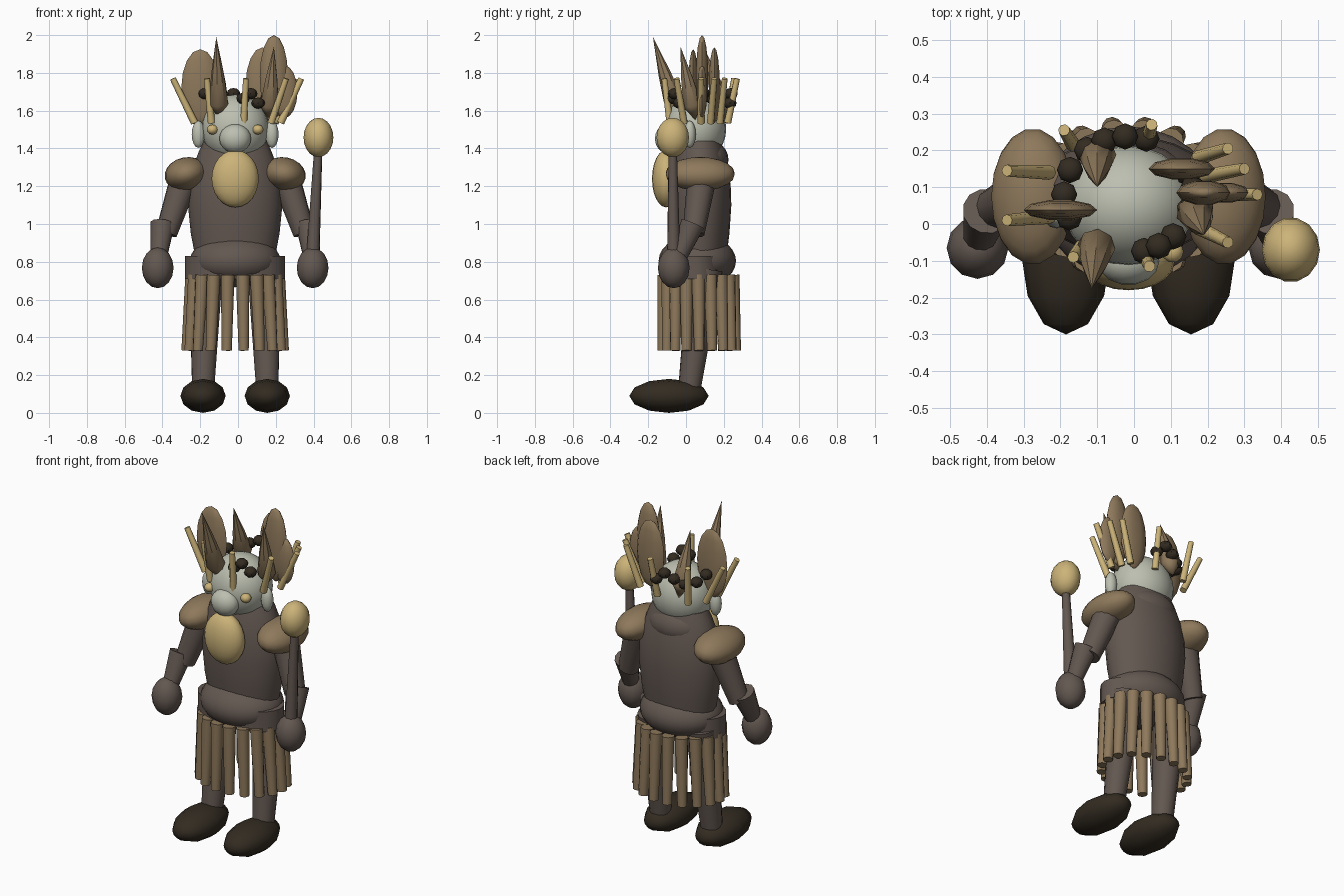
import bpy, math
from mathutils import Vector, Matrix

if "Cube" in bpy.data.objects:
    bpy.data.objects.remove(bpy.data.objects["Cube"])

CX = -0.015  # body centre line


def material(name, rgb):
    m = bpy.data.materials.new(name)
    m.diffuse_color = (*rgb, 1)
    m.use_nodes = True
    m.node_tree.nodes["Principled BSDF"].inputs["Base Color"].default_value = m.diffuse_color
    return m


SKIN = material("grey_brown", (0.125, 0.097, 0.082))
DARK = material("dark_brown", (0.032, 0.024, 0.015))
TAN = material("tan_brown", (0.27, 0.19, 0.105))
GOLD = material("straw_yellow", (0.60, 0.45, 0.19))
PALE = material("pale_grey", (0.50, 0.52, 0.43))


def lathe(name, profile, mat, matrix, seg=12, angle=40):
    """Spin (radius, height) pairs about z, then place with a matrix."""
    verts, faces, rings = [], [], []
    for r, h in profile:
        n = 1 if r < 1e-5 else seg
        rings.append([len(verts) + i for i in range(n)])
        for i in range(n):
            a = math.tau * i / seg
            verts.append(matrix @ Vector((r * math.cos(a), r * math.sin(a), h)))
    for a, b in zip(rings, rings[1:]):
        for i in range(seg):
            j = (i + 1) % seg
            if len(a) == 1:
                faces.append((a[0], b[j], b[i]))
            elif len(b) == 1:
                faces.append((a[i], a[j], b[0]))
            else:
                faces.append((a[i], a[j], b[j], b[i]))
    if len(rings[0]) > 1:
        faces.append(rings[0][::-1])
    if len(rings[-1]) > 1:
        faces.append(rings[-1])
    me = bpy.data.meshes.new(name)
    me.from_pydata(verts, [], faces)
    me.materials.append(mat)
    ob = bpy.data.objects.new(name, me)
    bpy.context.collection.objects.link(ob)
    bpy.ops.object.select_all(action='DESELECT')
    ob.select_set(True)
    bpy.context.view_layer.objects.active = ob
    bpy.ops.object.shade_smooth_by_angle(angle=math.radians(angle))
    return ob


def ball(name, loc, size, mat, seg=16, rings=10, tilt=(0, 0, 0)):
    prof = [(math.sin(math.pi * i / rings), -math.cos(math.pi * i / rings))
            for i in range(rings + 1)]
    prof[0], prof[-1] = (0, -1), (0, 1)
    rot = Matrix.Identity(4)
    for ang, axis in zip(tilt, 'XYZ'):
        rot = Matrix.Rotation(math.radians(ang), 4, axis) @ rot
    return lathe(name, prof, mat, Matrix.Translation(loc) @ rot @ Matrix.Diagonal((*size, 1)), seg)


def along(p0, p1):
    p0, p1 = Vector(p0), Vector(p1)
    rot = (p1 - p0).to_track_quat('Z', 'Y').to_matrix().to_4x4()
    return Matrix.Translation(p0) @ rot, (p1 - p0).length


def rod(name, p0, p1, r0, r1, mat, seg=12):
    m, length = along(p0, p1)
    return lathe(name, [(r0, 0), (r1, length)], mat, m, seg, 50)


# torso, belly and hip belt
lathe("torso", [(0.21, 0.82), (0.235, 0.95), (0.25, 1.1), (0.245, 1.2), (0.225, 1.3),
                (0.19, 1.39), (0.165, 1.44)], SKIN,
      Matrix.Translation((CX, 0.075, 0)) @ Matrix.Diagonal((1, 0.66, 1, 1)), 24)
ball("upper_back", (CX, 0.105, 1.34), (0.17, 0.12, 0.11), SKIN, 20, 12)
ball("belly", (CX, 0.06, 0.805), (0.24, 0.205, 0.14), SKIN, 24, 14)
lathe("hip_belt", [(0.265, 0.71), (0.265, 0.83)], SKIN,
      Matrix.Translation((CX, 0.05, 0)) @ Matrix.Diagonal((1, 0.6, 1, 1)), 24)

# skirt of hanging strips
for i in range(18):
    a = math.tau * (i + 0.5) / 18 + math.pi / 2
    c, s = math.cos(a), math.sin(a)
    rod("skirt_strip", (CX + 0.258 * c, 0.07 + 0.197 * s, 0.33),
        (CX + 0.228 * c, 0.065 + 0.185 * s, 0.73), 0.027, 0.036, TAN, 10)

# limbs, mirrored about the centre line
for side in (-1, 1):
    def at(x, y, z):
        return (CX + side * x, y, z)
    ball("foot", at(0.17, -0.09, 0.09), (0.12, 0.09, 0.21), DARK, 12, 6, (90, 0, 0))
    rod("leg", at(0.17, 0.015, 0.1), at(0.155, 0.1, 0.76), 0.058, 0.092, SKIN, 14)
    ball("shoulder_pad", at(0.26, 0.075, 1.265), (0.115, 0.185, 0.088), TAN, 18, 10,
         (0, side * 12, 0))
    rod("upper_arm", at(0.265, 0.085, 1.25), at(0.365, 0.04, 0.95), 0.078, 0.058, SKIN, 12)
    rod("forearm", at(0.385, 0.035, 1.0), at(0.408, -0.05, 0.8), 0.066, 0.042, SKIN, 12)
    ball("hand", at(0.41, -0.065, 0.768), (0.084, 0.084, 0.108), SKIN, 12, 8)
    ball("ear", at(0.195, 0.02, 1.475), (0.035, 0.032, 0.072), PALE, 12, 8)
    ball("eye", at(0.12, -0.075, 1.5), (0.03, 0.03, 0.026), GOLD, 10, 8)

# head and beard
ball("head", (CX, 0.05, 1.505), (0.178, 0.163, 0.18), PALE, 24, 14)
ball("nose", (CX, -0.1, 1.452), (0.084, 0.066, 0.077), PALE, 14, 10)
ball("beard", (CX, -0.105, 1.24), (0.125, 0.075, 0.152), GOLD, 20, 12)

# staff with a rounded head
rod("staff", (0.395, -0.065, 0.8), (0.425, -0.07, 1.4), 0.036, 0.022, SKIN, 10)
ball("staff_head", (0.426, -0.07, 1.458), (0.079, 0.088, 0.104), GOLD, 14, 10)

# clusters of hair beads round the crown
for k, deg in enumerate((155, 180, 203, 130, 112, 93, 74, -76, -62, -46, 22, 5, -15)):
    a = math.radians(deg)
    ball("hair_bead", (CX + 0.175 * math.cos(a), 0.08 + 0.158 * math.sin(a),
                       1.64 + 0.025 * (k % 3)), (0.036, 0.036, 0.03), DARK, 8, 6)

# broad headdress leaves: centre and size
for loc, size in (((-0.2, 0.038, 1.72), (0.1, 0.028, 0.205)),
                  ((0.19, 0.085, 1.78), (0.075, 0.034, 0.22)),
                  ((0.13, 0.15, 1.735), (0.09, 0.03, 0.2)),
                  ((0.245, 0.085, 1.7), (0.07, 0.028, 0.14))):
    ball("headdress_leaf", loc, size, TAN, 10, 8)

# pointed headdress spikes
for p0, p1 in (((-0.1, -0.035, 1.55), (-0.115, -0.175, 1.99)),
               ((0.16, 0.05, 1.55), (0.19, -0.03, 1.94)),
               ((-0.1, 0.21, 1.55), (-0.1, 0.1, 1.92))):
    m, length = along(p0, p1)
    lathe("headdress_spike", [(0, 0), (0.052, 0.2 * length), (0.034, 0.55 * length), (0, length)],
          TAN, m, 8)

# straw sticks leaning outwards: base x, y and tip x, y
for x0, y0, x1, y1 in ((-0.23, 0.14, -0.345, 0.145), (-0.23, 0.02, -0.345, 0.01),
                       (0.175, 0.18, 0.255, 0.205), (0.175, -0.01, 0.255, -0.05),
                       (0.225, 0.08, 0.335, 0.08), (-0.165, 0.215, -0.19, 0.255),
                       (0.035, 0.22, 0.048, 0.27), (-0.14, -0.06, -0.165, -0.09),
                       (0.03, -0.085, 0.042, -0.115), (0.195, 0.13, 0.3, 0.15)):
    rod("straw_stick", (x0, y0, 1.535), (x1, y1, 1.77), 0.02, 0.016, GOLD, 8)
